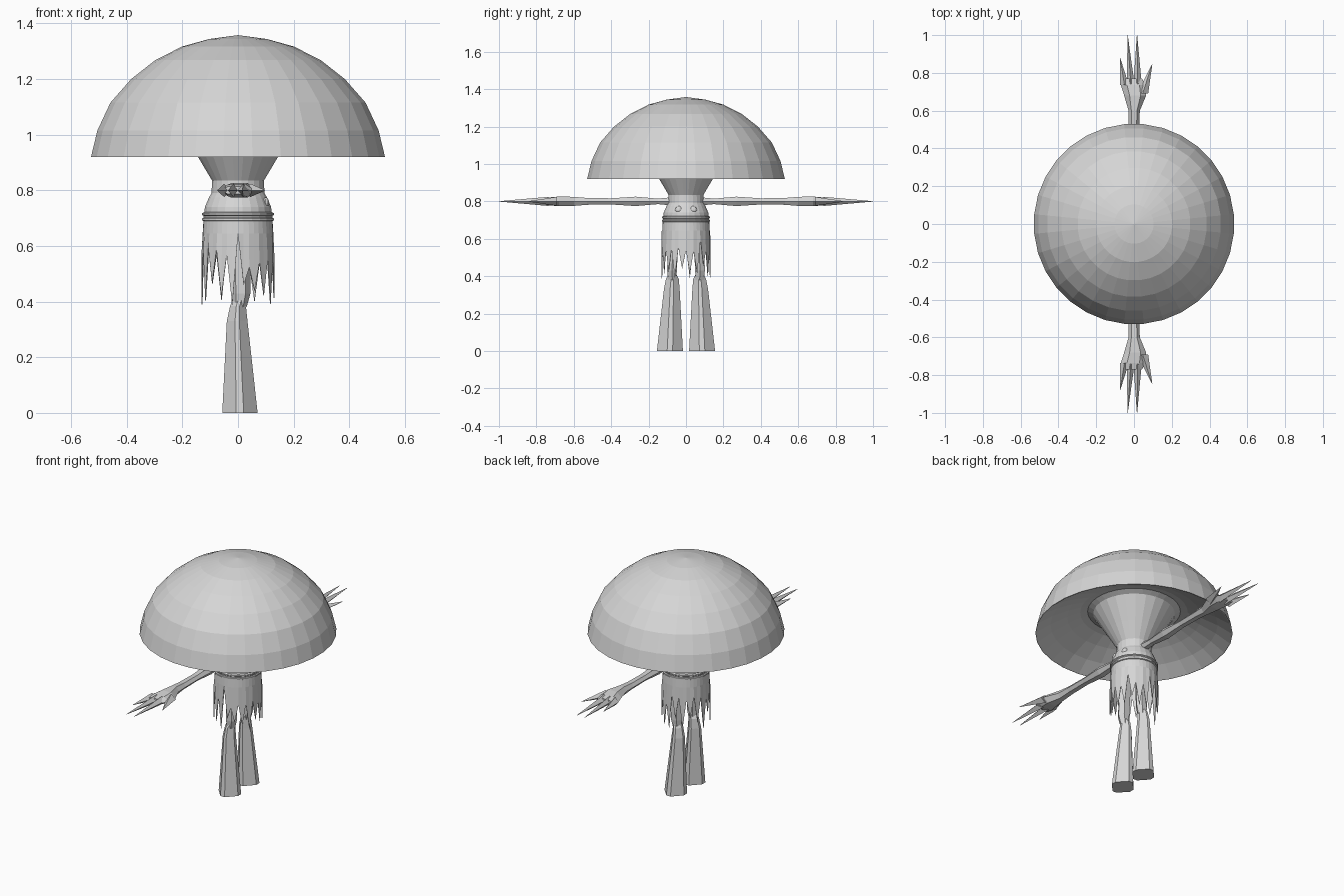
import bpy, bmesh, math, random
from mathutils import Vector

cube = bpy.data.objects.get("Cube")
if cube:
    bpy.data.objects.remove(cube, do_unlink=True)
random.seed(4)

GREY = (0.67, 0.67, 0.67, 1)
grey = bpy.data.materials.new("plain grey")
grey.use_nodes = True
grey.diffuse_color = GREY
grey.node_tree.nodes["Principled BSDF"].inputs["Base Color"].default_value = GREY


def finish(name, bm):
    bmesh.ops.remove_doubles(bm, verts=bm.verts[:], dist=0.0005)
    bmesh.ops.recalc_face_normals(bm, faces=bm.faces[:])
    mesh = bpy.data.meshes.new(name)
    bm.to_mesh(mesh)
    bm.free()
    mesh.materials.append(grey)
    obj = bpy.data.objects.new(name, mesh)
    bpy.context.collection.objects.link(obj)
    return obj


def bridge(bm, rings):
    for a, b in zip(rings, rings[1:]):
        n = len(a)
        for i in range(n):
            j = (i + 1) % n
            bm.faces.new((a[i], a[j], b[j], b[i]))


def lathe(name, profile, sides=32):
    """Turn (radius, height) points around z."""
    bm = bmesh.new()
    rings = []
    for r, z in profile:
        angles = [math.tau * (i + 0.5) / sides for i in range(sides)]
        rings.append([bm.verts.new((r * math.cos(a), r * math.sin(a), z)) for a in angles])
    bridge(bm, rings)
    return finish(name, bm)


def loft(bm, sections, u, v, angles):
    """Skin ellipses given as (centre, half width along u, half width along v)."""
    u, v = Vector(u), Vector(v)
    rings = []
    for c, a, b in sections:
        rings.append([bm.verts.new(Vector(c) + u * a * math.cos(t) + v * b * math.sin(t))
                      for t in map(math.radians, angles)])
    bridge(bm, rings)
    bm.faces.new(rings[0])
    bm.faces.new(rings[-1])


HEX = range(0, 360, 60)
DIAMOND = range(0, 360, 90)
# Diamond with its four corners cut flat
CUT_DIAMOND = [a + d for a in DIAMOND for d in (-12, 12)]

# Hollow mushroom cap: outer dome, then the underside up to the stalk
lathe("cap", [(0, 1.358), (.104, 1.344), (.202, 1.317), (.299, 1.268), (.386, 1.2),
              (.461, 1.115), (.508, 1.015), (.531, .92), (.526, .92), (.45, .972),
              (.36, 1.018), (.29, 1.047), (.25, 1.055), (.22, 1.04)])

# Stalk flaring into the cap, and the head below it
lathe("stalk", [(.222, 1.045), (.145, .92), (.094, .835)], 24)
lathe("head", [(.094, .835), (.096, .79), (.105, .775), (.12, .74), (.124, .7), (0, .69)], 24)
lathe("belt", [(.122, .722), (.13, .718), (.13, .712), (.125, .708), (.125, .702),
               (.13, .699), (.13, .692), (.122, .688)], 24)

# Ragged skirt, notches and points alternating
bm = bmesh.new()
sides = 40
top, middle, hem = [], [], []
for i in range(sides):
    a = math.tau * i / sides
    notch = .64 if i == 30 else random.uniform(.52, .6)
    z = random.uniform(.37, .48) if i % 2 else notch
    for ring, r, h in ((top, .124, .695), (middle, .127, .645), (hem, .132, z)):
        ring.append(bm.verts.new((r * math.cos(a), r * math.sin(a), h)))
bridge(bm, [hem, middle, top])
skirt = finish("skirt", bm)
shell = skirt.modifiers.new("cloth", "SOLIDIFY")
shell.thickness = 0.003

for side, label in ((1, "left"), (-1, "right")):
    # Shallow round eye on the face, which looks along +x
    bm = bmesh.new()
    bmesh.ops.create_uvsphere(bm, u_segments=12, v_segments=8, radius=.02)
    bmesh.ops.scale(bm, verts=bm.verts[:], vec=(.7, 1, 1))
    bmesh.ops.translate(bm, verts=bm.verts[:], vec=(.098, side * .038, .755))
    finish(label + "_eye", bm)

    # Thigh
    bm = bmesh.new()
    loft(bm, [((.008, side * .06, .69), .042, .035),
              ((.008, side * .07, .56), .036, .032),
              ((.01, side * .075, .43), .035, .03),
              ((.005, side * .073, .38), .026, .025)], (1, 0, 0), (0, 1, 0), HEX)
    finish(label + "_thigh", bm)

    # Flared lower leg
    bm = bmesh.new()
    loft(bm, [((.008, side * .073, .41), .026, .022),
              ((0, side * .073, .385), .029, .035),
              ((-.003, side * .076, .33), .038, .043),
              ((.007, side * .086, 0), .065, .071)], (1, 0, 0), (0, 1, 0), CUT_DIAMOND)
    finish(label + "_lower_leg", bm)

    # Arm widening into a palm
    bm = bmesh.new()
    arm = [(0, .06, .03, .027), (0, .15, .024, .017), (0, .27, .034, .029),
           (0, .4, .027, .019), (0, .53, .028, .021), (.001, .6, .03, .028),
           (.006, .68, .058, .03), (-.004, .735, .066, .024), (-.01, .77, .052, .016)]
    loft(bm, [((x, side * y, .8), w, h) for x, y, w, h in arm], (1, 0, 0), (0, 0, 1), HEX)

    # Fingers and thumb: root x, root y, tip x, tip y, width
    for rx, ry, tx, ty, w in ((-.05, .735, -.074, .88, .023), (-.017, .74, -.034, 1, .02),
                              (.019, .74, .016, 1, .022), (.045, .69, .096, .845, .03)):
        loft(bm, [((rx, side * ry, .8), w, .024),
                  ((tx, side * ty, .8), .001, .001)], (1, 0, 0), (0, 0, 1), DIAMOND)
    finish(label + "_arm", bm)
